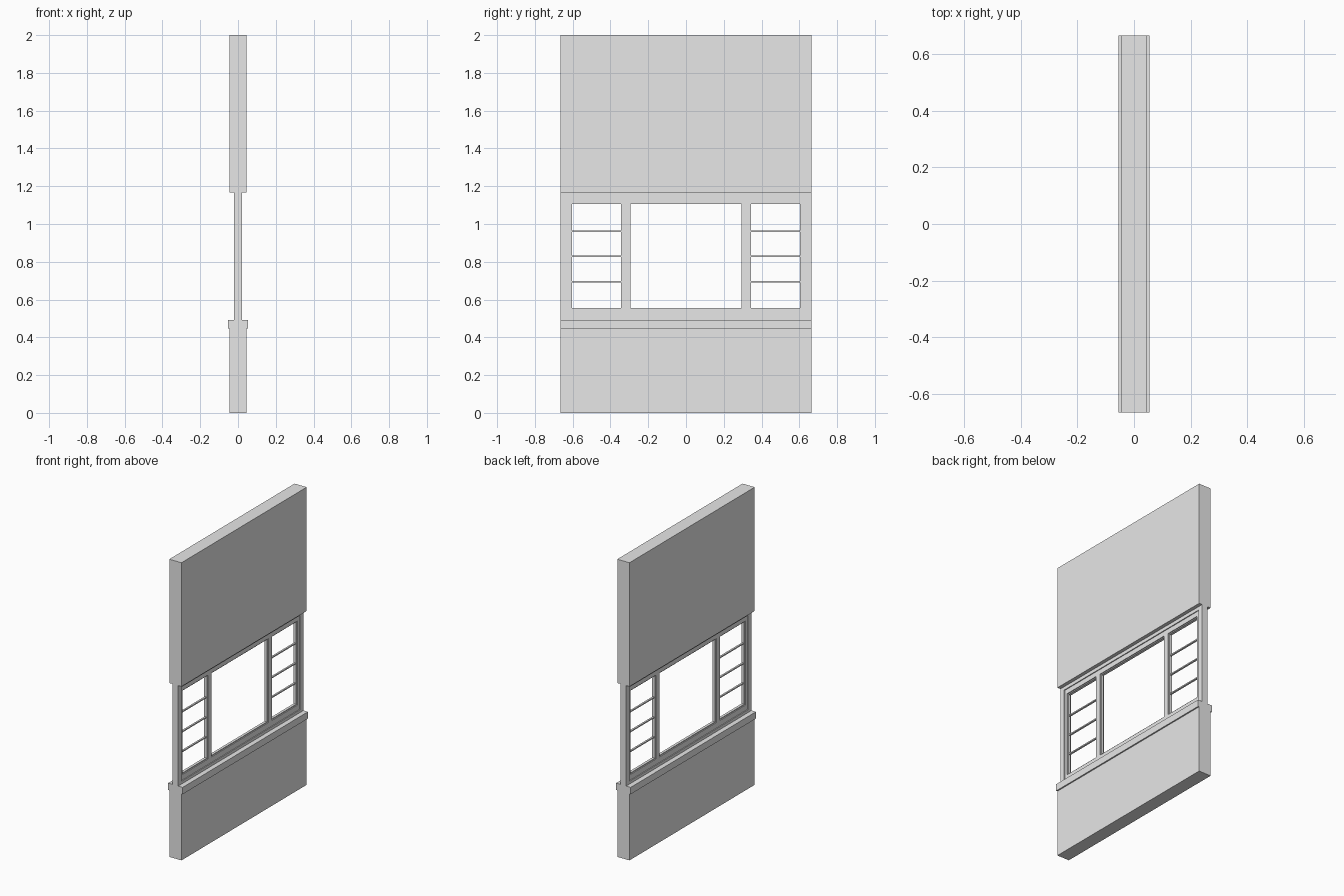
import bpy
import bmesh

cube = bpy.data.objects.get("Cube")
if cube:
    bpy.data.objects.remove(cube, do_unlink=True)

grey = bpy.data.materials.new("plain_grey")
grey.use_nodes = True
grey.diffuse_color = (0.8, 0.8, 0.8, 1)
grey.node_tree.nodes["Principled BSDF"].inputs["Base Color"].default_value = grey.diffuse_color

HALF = 0.665                       # half length of the wall
SILL_LOW, SILL_TOP, HEAD = 0.447, 0.493, 1.168


def finish(name, bm):
    mesh = bpy.data.meshes.new(name)
    bmesh.ops.recalc_face_normals(bm, faces=bm.faces)
    bm.to_mesh(mesh)
    bm.free()
    mesh.materials.append(grey)
    obj = bpy.data.objects.new(name, mesh)
    bpy.context.collection.objects.link(obj)
    return obj


def box(name, depth, y0, y1, z0, z1):
    """Block centred on x with the given half depth."""
    bm = bmesh.new()
    bmesh.ops.create_cube(bm, size=1)
    for v in bm.verts:
        v.co = (v.co.x * 2 * depth,
                y1 if v.co.y > 0 else y0,
                z1 if v.co.z > 0 else z0)
    return finish(name, bm)


def ring(name, depth, outer, inner):
    """Mitred rectangular frame between two (y0, y1, z0, z1) rectangles."""
    bm = bmesh.new()
    loops = []
    for x, (y0, y1, z0, z1) in ((-depth, outer), (depth, outer), (depth, inner), (-depth, inner)):
        loops.append([bm.verts.new((x, y, z)) for y, z in ((y0, z0), (y1, z0), (y1, z1), (y0, z1))])
    for i in range(4):
        a, b = loops[i], loops[(i + 1) % 4]
        for j in range(4):
            k = (j + 1) % 4
            bm.faces.new((a[j], a[k], b[k], b[j]))
    return finish(name, bm)


def inset(rect, d):
    y0, y1, z0, z1 = rect
    return (y0 + d, y1 - d, z0 + d, z1 - d)


# Solid wall above and below the window, with a projecting sill
box("lower_wall", 0.045, -HALF, HALF, 0, SILL_LOW)
box("window_sill", 0.054, -HALF, HALF, SILL_LOW, SILL_TOP)
box("upper_wall", 0.045, -HALF, HALF, HEAD, 2)

# Outer frame and the thinner frame set inside it
outer = (-HALF, HALF, SILL_TOP, HEAD)
middle = (-0.63, 0.63, 0.512, 1.145)
glazing = (-0.61, 0.61, 0.549, 1.113)
ring("outer_frame", 0.021, outer, middle)
ring("inner_frame", 0.015, middle, glazing)

# Mullions and the beads lining the three openings
z0, z1 = glazing[2:]
for side, label in ((-1, "front"), (1, "back")):
    edges = sorted((side * 0.301, side * 0.338))
    box(label + "_mullion", 0.015, *edges, z0, z1)
    opening = (*sorted((side * 0.338, side * 0.61)), z0, z1)
    clear = inset(opening, 0.006)
    ring(label + "_bead", 0.009, opening, clear)
    # Thin horizontal glazing bars
    for n, z in enumerate((0.695, 0.828, 0.962)):
        box(f"{label}_glazing_bar_{n + 1}", 0.006, clear[0], clear[1], z - 0.004, z + 0.004)

centre = (-0.301, 0.301, z0, z1)
ring("centre_bead", 0.009, centre, inset(centre, 0.006))
